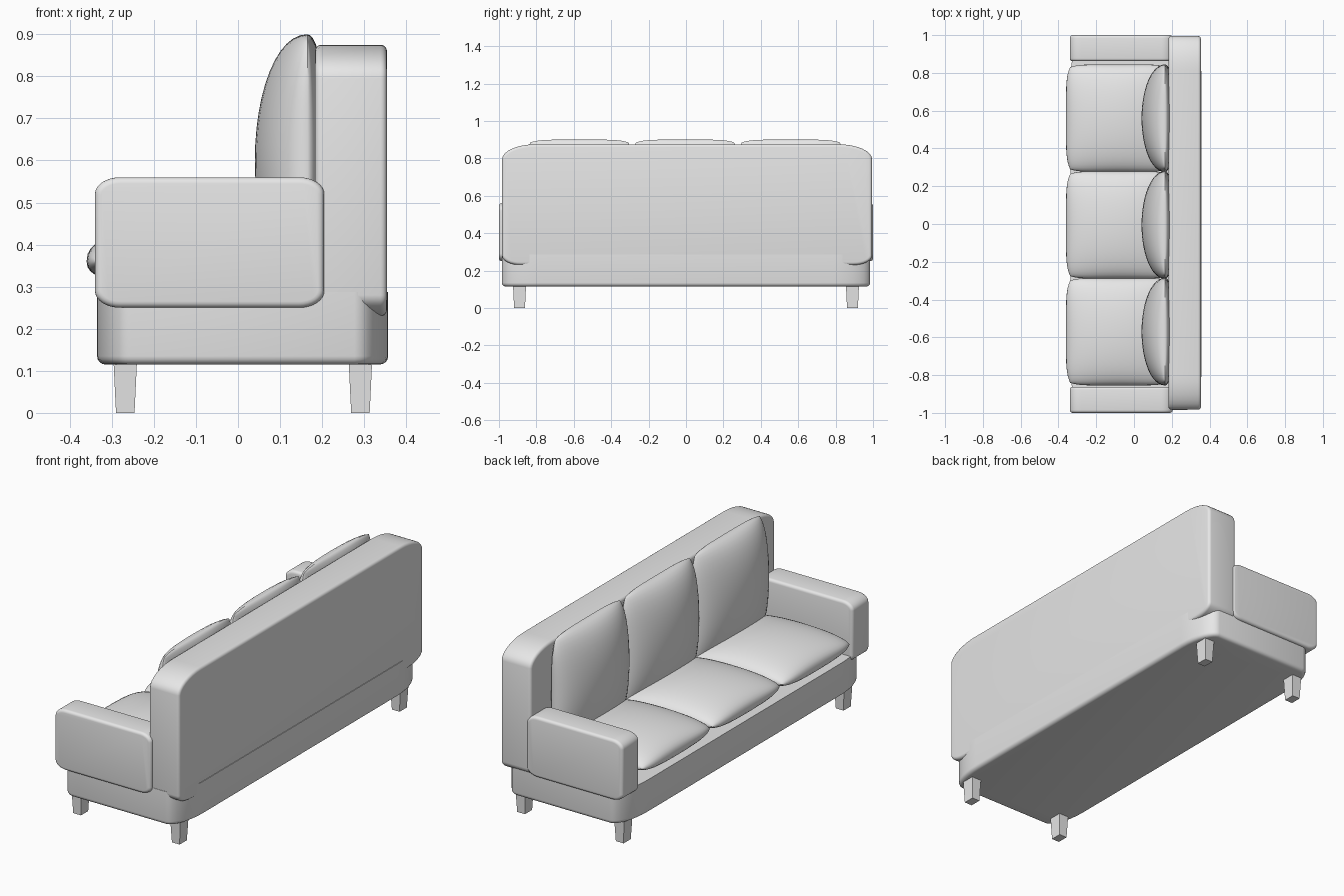
import bpy, bmesh, math
from mathutils import Vector

cube = bpy.data.objects.get("Cube")
if cube:
    bpy.data.objects.remove(cube, do_unlink=True)

fabric = bpy.data.materials.new("light_grey")
fabric.use_nodes = True
GREY = (0.8, 0.8, 0.8, 1)
fabric.diffuse_color = GREY
fabric.node_tree.nodes["Principled BSDF"].inputs["Base Color"].default_value = GREY


def finish(name, bm, smooth=True):
    bmesh.ops.recalc_face_normals(bm, faces=bm.faces)
    mesh = bpy.data.meshes.new(name)
    bm.to_mesh(mesh)
    bm.free()
    mesh.materials.append(fabric)
    obj = bpy.data.objects.new(name, mesh)
    bpy.context.collection.objects.link(obj)
    if smooth:
        bpy.ops.object.select_all(action='DESELECT')
        obj.select_set(True)
        bpy.context.view_layer.objects.active = obj
        bpy.ops.object.shade_smooth_by_angle(angle=math.radians(35))
    return obj


def rounded_outline(a0, a1, b0, b1, low, high, steps=8):
    """Rectangle with elliptical corners; low/high are (ra, rb) at the b0/b1 side."""
    corners = [(a1, b1, -1, -1, high), (a0, b1, 1, -1, high),
               (a0, b0, 1, 1, low), (a1, b0, -1, 1, low)]
    points = []
    for q, (a, b, sa, sb, (ra, rb)) in enumerate(corners):
        for i in range(steps + 1):
            t = math.pi / 2 * (q + i / steps)
            points.append((a + sa * ra + ra * math.cos(t),
                           b + sb * rb + rb * math.sin(t)))
    return points


def slab(name, outline, place, start, end, bevel, bevel_both=True):
    """Extrude an outline between two depths and round the rims."""
    bm = bmesh.new()
    rings = [[bm.verts.new(place(a, b, d)) for a, b in outline] for d in (start, end)]
    caps = [bm.faces.new(r) for r in rings]
    n = len(outline)
    for i in range(n):
        j = (i + 1) % n
        bm.faces.new((rings[0][i], rings[0][j], rings[1][j], rings[1][i]))
    bmesh.ops.recalc_face_normals(bm, faces=bm.faces)
    rims = list(caps[0].edges) + (list(caps[1].edges) if bevel_both else [])
    bmesh.ops.bevel(bm, geom=rims, offset=bevel, segments=4, profile=0.5, affect='EDGES')
    return finish(name, bm)


def cushion(name, center, right, up, half, front, back, power, n=24):
    """Two domed sheets meeting in a seam, with slightly pulled-in corners."""
    right, up = Vector(right), Vector(up)
    normal = right.cross(up)
    bm = bmesh.new()
    for depth in (front, -back):
        grid = []
        for i in range(n + 1):
            u = -math.cos(math.pi * i / n)
            row = []
            for j in range(n + 1):
                v = -math.cos(math.pi * j / n)
                a = half[0] * u * (1 - 0.08 * v ** 6)
                b = half[1] * v * (1 - 0.05 * u ** 6)
                h = depth * max(0, (1 - u * u) * (1 - v * v)) ** power
                row.append(bm.verts.new(Vector(center) + right * a + up * b + normal * h))
            grid.append(row)
        for i in range(n):
            for j in range(n):
                bm.faces.new((grid[i][j], grid[i + 1][j], grid[i + 1][j + 1], grid[i][j + 1]))
    bmesh.ops.remove_doubles(bm, verts=bm.verts, dist=0.0001)
    return finish(name, bm)


# Base with rounded plan corners
slab("base", rounded_outline(-0.985, 0.985, -0.335, 0.357, (0.2, 0.08), (0.2, 0.08)),
     lambda a, b, d: (b, a, d), 0.115, 0.287, 0.02, False)

# Tall back panel
slab("back_panel", rounded_outline(-0.983, 0.995, 0.23, 0.875, (0.1, 0.05), (0.18, 0.08)),
     lambda a, b, d: (d, a, b), 0.183, 0.354, 0.015)

# Arms
for side, label in ((-1, "near"), (1, "far")):
    slab(label + "_arm", rounded_outline(-0.34, 0.205, 0.25, 0.56, (0.06, 0.04), (0.06, 0.04)),
         lambda a, b, d: (a, side * d, b), 0.862, 1.0, 0.015)

# Seat and back cushions
for k, y in enumerate((-0.57, -0.005, 0.56), 1):
    cushion(f"seat_cushion_{k}", (-0.08, y, 0.36), (1, 0, 0), (0, 1, 0),
            (0.28, 0.285), 0.09, 0.07, 0.4)
    cushion(f"back_cushion_{k}", (0.165, y, 0.6), (0, -1, 0), (0, 0, 1),
            (0.285, 0.3), 0.125, 0.05, 0.48)

# Tapered square legs
for x, row in ((-0.268, "front"), (0.291, "rear")):
    for y in (-0.89, 0.89):
        bm = bmesh.new()
        bmesh.ops.create_cube(bm, size=1)
        for v in bm.verts:
            wx, wy = (0.028, 0.035) if v.co.z > 0 else (0.022, 0.029)
            v.co = (x + math.copysign(wx, v.co.x), y + math.copysign(wy, v.co.y),
                    0.125 if v.co.z > 0 else 0)
        finish(row + "_leg", bm, smooth=False)
